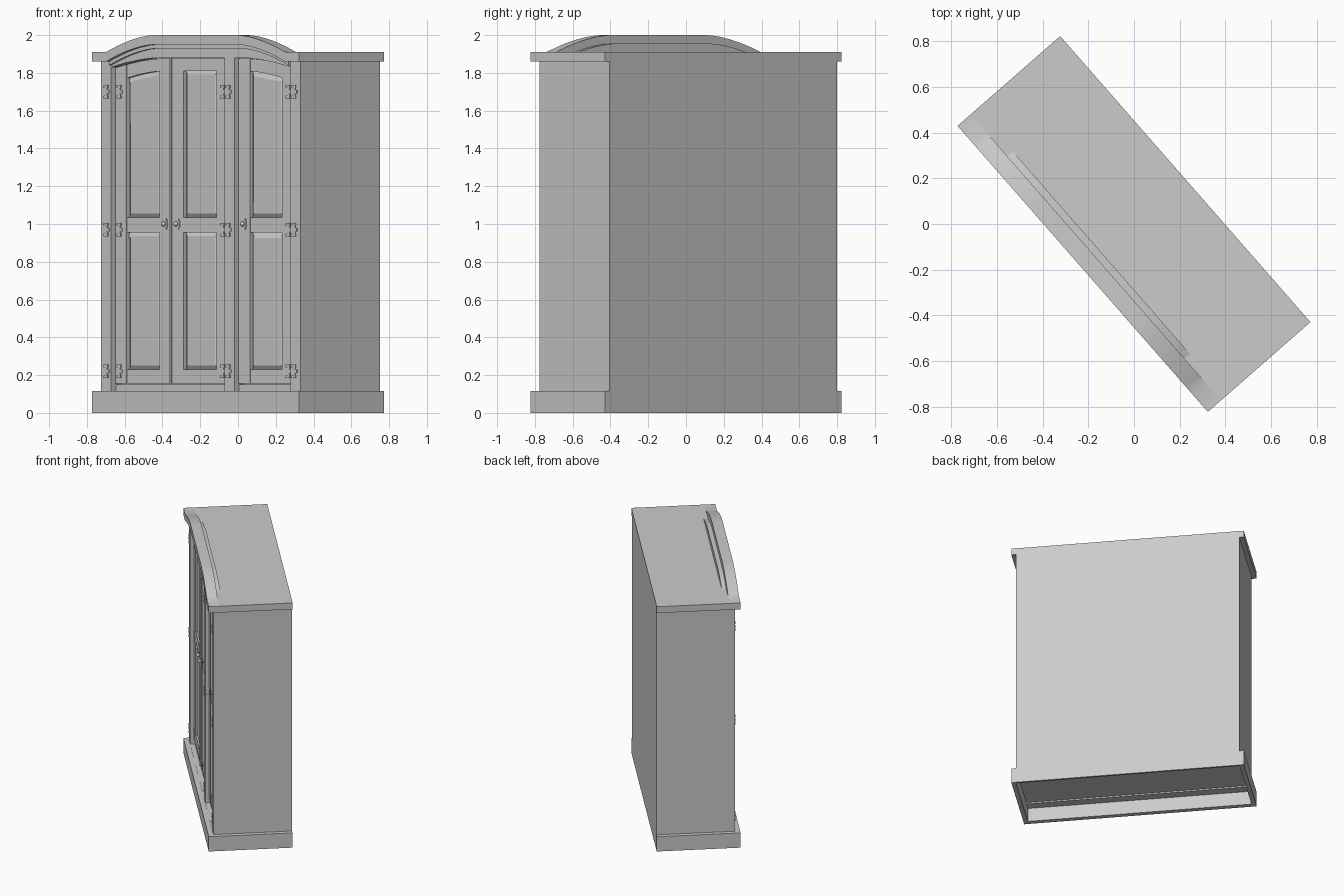
import bpy, bmesh, math
from mathutils import Matrix

cube = bpy.data.objects.get("Cube")
if cube:
    bpy.data.objects.remove(cube, do_unlink=True)

wood = bpy.data.materials.new("grey_wood")
wood.use_nodes = True
wood.diffuse_color = (0.6, 0.6, 0.6, 1)
wood.node_tree.nodes["Principled BSDF"].inputs["Base Color"].default_value = (0.6, 0.6, 0.6, 1)

TURN = Matrix.Rotation(math.radians(-48.8), 4, 'Z')   # the cabinet stands turned
W, D = 0.832, 0.2985        # half width and half depth over the mouldings
BODY, FACE = 0.80, -0.262   # half body width, plane of the face frame
OPEN = 0.72                 # half width of the arch and door opening
DOOR = -0.236               # front plane of the doors


def finish(name, bm):
    bmesh.ops.recalc_face_normals(bm, faces=bm.faces[:])
    mesh = bpy.data.meshes.new(name)
    bm.to_mesh(mesh)
    bm.free()
    obj = bpy.data.objects.new(name, mesh)
    bpy.context.collection.objects.link(obj)
    mesh.materials.append(wood)
    obj.matrix_world = TURN
    return obj


def add_box(bm, u0, u1, v0, v1, z0, z1):
    m = Matrix.Translation(((u0 + u1) / 2, (v0 + v1) / 2, (z0 + z1) / 2))
    m = m @ Matrix.Diagonal((u1 - u0, v1 - v0, z1 - z0, 1))
    bmesh.ops.create_cube(bm, size=1, matrix=m)


def box(name, *size):
    bm = bmesh.new()
    add_box(bm, *size)
    return finish(name, bm)


def rise(u):
    """Arch height: 1 on the flat crown, falling to 0 at its ends."""
    t = min(max((abs(u) - 0.33) / (OPEN - 0.33), 0), 1)
    return 1 - t ** 1.7


def strip(name, u0, u1, v0, v1, bottom, top, field=0):
    """Solid between two height curves; field raises a bevelled centre."""
    us = {u0, u1} | {s * (0.33 + 0.0325 * i) for i in range(13) for s in (-1, 1)}
    us = sorted(u for u in us if u0 <= u <= u1)
    bm = bmesh.new()
    if field:
        ring = [(u, bottom(u)) for u in us[::len(us) - 1]] + [(u, top(u)) for u in us[::-1]]
        face = bm.faces.new([bm.verts.new((u, v1, z)) for u, z in ring])
        geo = bmesh.ops.extrude_face_region(bm, geom=[face])["geom"]
        front = [g for g in geo if isinstance(g, bmesh.types.BMFace)]
        for v in front[0].verts:
            v.co.y = v0
        bmesh.ops.recalc_face_normals(bm, faces=bm.faces[:])
        bmesh.ops.inset_region(bm, faces=front, thickness=0.028, depth=field)
        return finish(name, bm)
    rows = [[bm.verts.new((u, v, z)) for v, z in
             ((v0, bottom(u)), (v0, top(u)), (v1, top(u)), (v1, bottom(u)))] for u in us]
    for a, b in zip(rows, rows[1:]):
        for i in range(4):
            j = (i + 1) % 4
            bm.faces.new((a[i], a[j], b[j], b[i]))
    bm.faces.new(rows[0])
    bm.faces.new(rows[-1])
    return finish(name, bm)


def level(z):
    return lambda u: z


def cornice_top(u):
    return 1.91 + 0.09 * rise(u)


def under(drop):
    return lambda u: cornice_top(u) - drop


def door_top(u):
    return 1.83 + 0.05 * rise(u)


def panel_top(u):
    return 1.75 + 0.06 * rise(u)


# Carcass, open underneath behind the plinth
box("carcass", -BODY, BODY, -0.195, D, 0.115, 1.87)
box("back_foot", -BODY, BODY, D - 0.015, D, 0, 0.115)
box("front_plinth", -W, W, -D, FACE, 0, 0.115)
box("plinth_shelf", -BODY, BODY, FACE, -0.195, 0.105, 0.117)
for side, s in (("right", -1), ("left", 1)):
    a, b = sorted((s * BODY, s * W))
    box(side + "_plinth", a, b, FACE, D, 0, 0.115)
    a, b = sorted((s * OPEN, s * BODY))
    box(side + "_post", a, b, FACE, -0.195, 0.115, 1.87)

# Face frame
box("divider_post", 0.19, 0.27, FACE, -0.195, 0.115, 1.88)
box("bottom_rail", -OPEN, OPEN, DOOR + 0.008, -0.195, 0.115, 0.15)
strip("arched_frieze", -BODY, BODY, FACE, -0.19, door_top, under(0.045))
strip("arched_fillet", -OPEN, OPEN, FACE - 0.014, FACE, under(0.07), under(0.045))

# Top board and arched cornice
box("top_board", -W, W, -0.222, D, 1.86, 1.91)
strip("arched_cornice", -W, W, -D, -0.222, under(0.05), cornice_top)


# Doors: stiles, rails and raised panels
def door(name, u0, u1, handle_u):
    gap, stile = 0.003, 0.092
    a, b = u0 + gap, u1 - gap
    pa, pb = a + stile, b - stile
    back = -0.2
    head = lambda u: door_top(u) - 0.004
    strip(name + "_stile_a", a, pa, DOOR, back, level(0.155), head)
    strip(name + "_stile_b", pb, b, DOOR, back, level(0.155), head)
    box(name + "_bottom_rail", pa, pb, DOOR + 0.003, back, 0.155, 0.23)
    box(name + "_middle_rail", pa, pb, DOOR + 0.003, back, 0.955, 1.035)
    strip(name + "_top_rail", pa, pb, DOOR + 0.003, back, panel_top, head)
    strip(name + "_lower_panel", pa, pb, -0.214, back, level(0.23), level(0.955), 0.012)
    strip(name + "_upper_panel", pa, pb, -0.214, back, level(1.035), panel_top, 0.012)
    # Escutcheon and knob
    bm = bmesh.new()
    add_box(bm, handle_u - 0.012, handle_u + 0.012, DOOR - 0.004, DOOR, 0.97, 1.03)
    add_box(bm, handle_u - 0.018, handle_u + 0.018, DOOR - 0.004, DOOR, 0.985, 1.015)
    bmesh.ops.create_uvsphere(bm, u_segments=12, v_segments=8, radius=0.013,
                              matrix=Matrix.Translation((handle_u, DOOR - 0.014, 1.0)))
    finish(name + "_handle", bm)


door("right_door", -OPEN, -0.265, -0.315)
door("middle_door", -0.265, 0.19, -0.215)
door("left_door", 0.27, OPEN, 0.32)
box("meeting_bead", -0.279, -0.262, DOOR - 0.007, DOOR, 0.155, 1.875)


# Butterfly hinges: one wing on the frame, one on the door
def hinge(name, edge, s, z):
    bm = bmesh.new()
    for u, v in ((edge + s * 0.035, FACE), (edge - s * 0.04, DOOR)):
        add_box(bm, u - 0.022, u + 0.022, v - 0.005, v, z - 0.009, z + 0.009)
        add_box(bm, u - 0.008, u + 0.008, v - 0.005, v, z - 0.026, z + 0.026)
        for e in (-1, 1):
            add_box(bm, u - 0.02, u + 0.012, v - 0.006, v,
                    z + e * 0.028 - 0.007, z + e * 0.028 + 0.007)
    finish(name, bm)


for i, z in enumerate((0.22, 0.97, 1.7), 1):
    hinge(f"right_hinge_{i}", -OPEN, -1, z)
    hinge(f"middle_hinge_{i}", 0.19, 1, z)
    hinge(f"left_hinge_{i}", OPEN, 1, z)

# Smooth the curved mouldings and knobs, keep edges crisp
bpy.ops.object.select_all(action='DESELECT')
for obj in bpy.context.collection.objects:
    if obj.type == 'MESH' and ("arched" in obj.name or "handle" in obj.name):
        obj.select_set(True)
        bpy.context.view_layer.objects.active = obj
bpy.ops.object.shade_smooth_by_angle(angle=math.radians(30))
